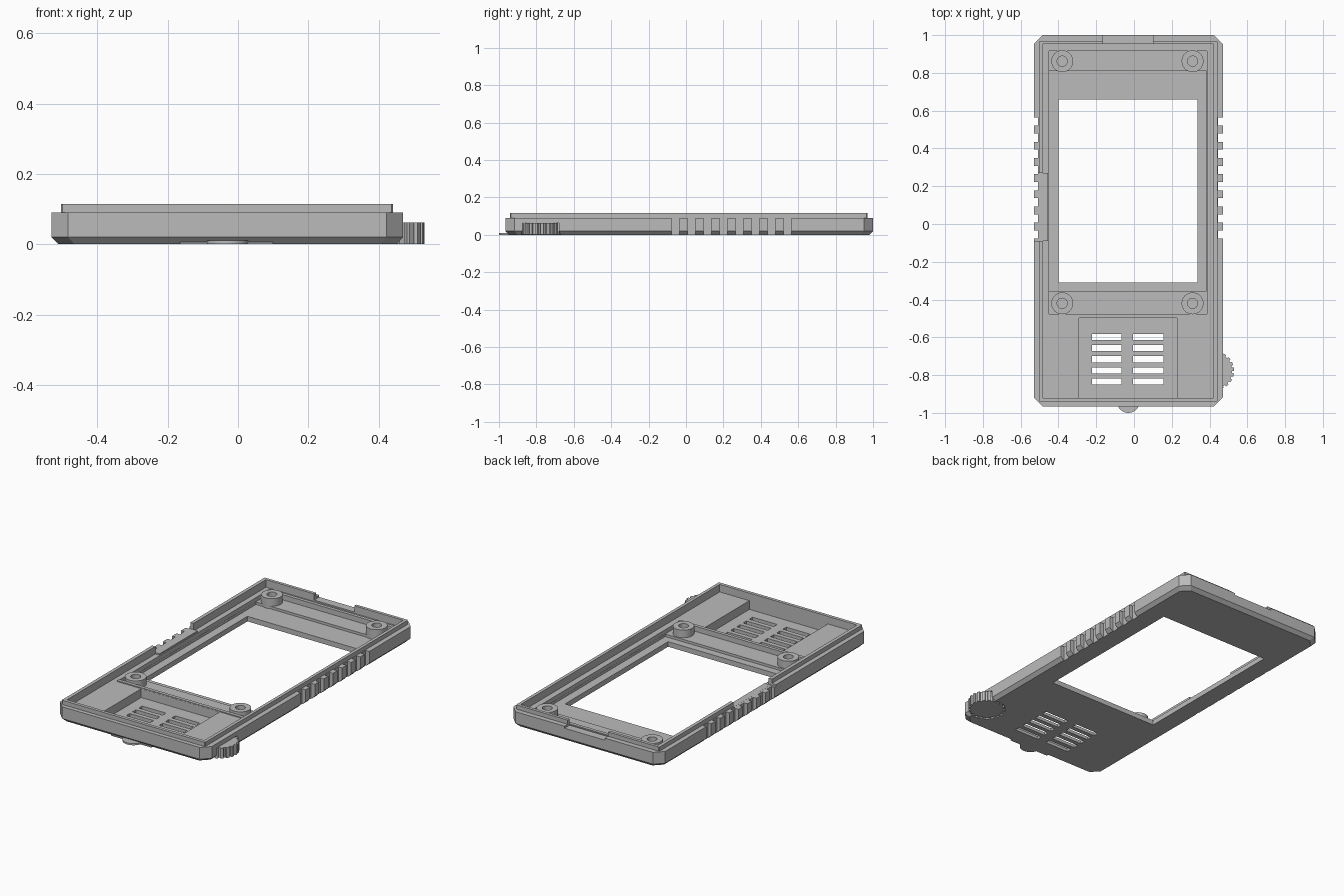
import bpy, bmesh, math

if "Cube" in bpy.data.objects:
    bpy.data.objects.remove(bpy.data.objects["Cube"])

CX = -0.03          # centre line of the case
gray = bpy.data.materials.new("plain gray")
gray.diffuse_color = (0.5, 0.5, 0.5, 1)
gray.use_nodes = True
gray.node_tree.nodes["Principled BSDF"].inputs["Base Color"].default_value = gray.diffuse_color


def make(name, bm):
    bmesh.ops.recalc_face_normals(bm, faces=bm.faces)
    me = bpy.data.meshes.new(name)
    bm.to_mesh(me)
    bm.free()
    me.materials.append(gray)
    ob = bpy.data.objects.new(name, me)
    bpy.context.collection.objects.link(ob)
    return ob


def loft(name, rings, closed=False):
    """Skin a stack of equal-length rings; cap the ends or join them up."""
    bm = bmesh.new()
    loops = [[bm.verts.new(p) for p in r] for r in rings]
    n = len(loops[0])
    pairs = list(zip(loops, loops[1:]))
    if closed:
        pairs.append((loops[-1], loops[0]))
    for a, b in pairs:
        for i in range(n):
            j = (i + 1) % n
            bm.faces.new((a[i], a[j], b[j], b[i]))
    if not closed:
        bm.faces.new(loops[0])
        bm.faces.new(loops[-1])
    return make(name, bm)


def octagon(x0, x1, y0, y1, c, z):
    return [(x0 + c, y0, z), (x1 - c, y0, z), (x1, y0 + c, z), (x1, y1 - c, z),
            (x1 - c, y1, z), (x0 + c, y1, z), (x0, y1 - c, z), (x0, y0 + c, z)]


def boxes(name, specs):
    bm = bmesh.new()
    for x0, x1, y0, y1, z0, z1 in specs:
        v = bmesh.ops.create_cube(bm, size=1)["verts"]
        for p in v:
            p.co = (x1 if p.co.x > 0 else x0, y1 if p.co.y > 0 else y0,
                    z1 if p.co.z > 0 else z0)
    return make(name, bm)


def circle(x, y, r, z, n=32):
    return [(x + r * math.cos(2 * math.pi * i / n),
             y + r * math.sin(2 * math.pi * i / n), z) for i in range(n)]


def cut(target, cutter):
    cutter.hide_render = True
    cutter.hide_viewport = True
    cutter.display_type = 'WIRE'
    m = target.modifiers.new(cutter.name, 'BOOLEAN')
    m.operation = 'DIFFERENCE'
    m.solver = 'EXACT'
    m.object = cutter


# Case shell: chamfered bottom, straight sides, thin raised lip
case = loft("case_shell", [
    octagon(-0.51, 0.45, -0.945, 0.98, 0.045, 0),
    octagon(-0.53, 0.47, -0.965, 1.0, 0.047, 0.02),
    octagon(-0.53, 0.47, -0.965, 1.0, 0.047, 0.09),
    octagon(-0.503, 0.441, -0.94, 0.97, 0.004, 0.09),
    octagon(-0.503, 0.441, -0.94, 0.97, 0.004, 0.115)])

# Hollow steps inside the case
cut(case, boxes("cavity_cutter", [(-0.482, 0.422, -0.92, 0.952, 0.07, 0.2)]))
cut(case, boxes("recess_cutter", [(-0.45, 0.386, -0.476, 0.916, 0.045, 0.19)]))
cut(case, boxes("display_cutter", [(-0.449, 0.385, -0.355, 0.81, 0.03, 0.18)]))
cut(case, boxes("window_cutter", [(-0.40, 0.335, -0.31, 0.66, -0.1, 0.17)]))
cut(case, boxes("speaker_pocket_cutter", [(-0.29, 0.227, -0.921, -0.497, 0.018, 0.16)]))

# Speaker slots, five rows in two columns
cut(case, boxes("speaker_slot_cutter", [
    (x0, x1, y - 0.016, y + 0.016, -0.1, 0.15)
    for x0, x1 in ((-0.223, -0.066), (-0.006, 0.156))
    for y in [-0.599 - 0.0585 * i for i in range(5)]]))

# Finger grip grooves along both sides
cut(case, boxes("grip_cutter", [
    (x0, x1, y - 0.022, y + 0.022, -0.1, 0.093)
    for x0, x1 in ((-0.6, -0.508), (0.446, 0.6))
    for y in [-0.056 + 0.0855 * i for i in range(8)]]))

# Openings in the rim: back edge and left side
cut(case, boxes("rim_notch_cutter", [(-0.165, 0.10, 0.94, 1.1, 0.078, 0.3),
                                     (-0.6, -0.47, -0.09, 0.27, 0.078, 0.3)]))
boxes("left_pad", [(-0.495, -0.455, -0.09, 0.27, 0.05, 0.0785)])

# Ridges at both ends of the display recess
boxes("recess_ridges", [(-0.45, 0.386, y, y + 0.02, 0.044, 0.076)
                        for y in (-0.496, 0.915)])

# Screw bosses
for i, (x, y) in enumerate([(sx + CX, y) for sx in (-0.35, 0.34) for y in (-0.42, 0.862)]):
    boss = loft(f"screw_boss_{i + 1}", [
        circle(x, y, 0.058, 0.028), circle(x, y, 0.058, 0.09),
        circle(x, y, 0.027, 0.09), circle(x, y, 0.027, 0.028)], closed=True)
    boss.data.set_sharp_from_angle(angle=math.radians(30))
    for p in boss.data.polygons:
        p.use_smooth = True

# Round well and toothed thumb wheel at the right side
KX, KY = 0.428, -0.777
cut(case, loft("wheel_well_cutter", [circle(KX, KY, 0.107, -0.1), circle(KX, KY, 0.107, 0.064)]))
teeth = 20


def gear(z):
    pts = []
    for i in range(teeth):
        for off, r in ((0, 0.102), (0.5, 0.102), (0.58, 0.092), (0.92, 0.092)):
            a = 2 * math.pi * (i + off) / teeth
            pts.append((KX + r * math.cos(a), KY + r * math.sin(a), z))
    return pts


loft("thumb_wheel", [gear(0.001), gear(0.062)])

# Rounded tab and thin strip at the front edge
loft("front_tab", [circle(CX, -0.94, 0.06, 0.0), circle(CX, -0.94, 0.06, 0.01)])
boxes("front_strip", [(-0.165, 0.10, -0.958, -0.93, 0.0, 0.007)])
